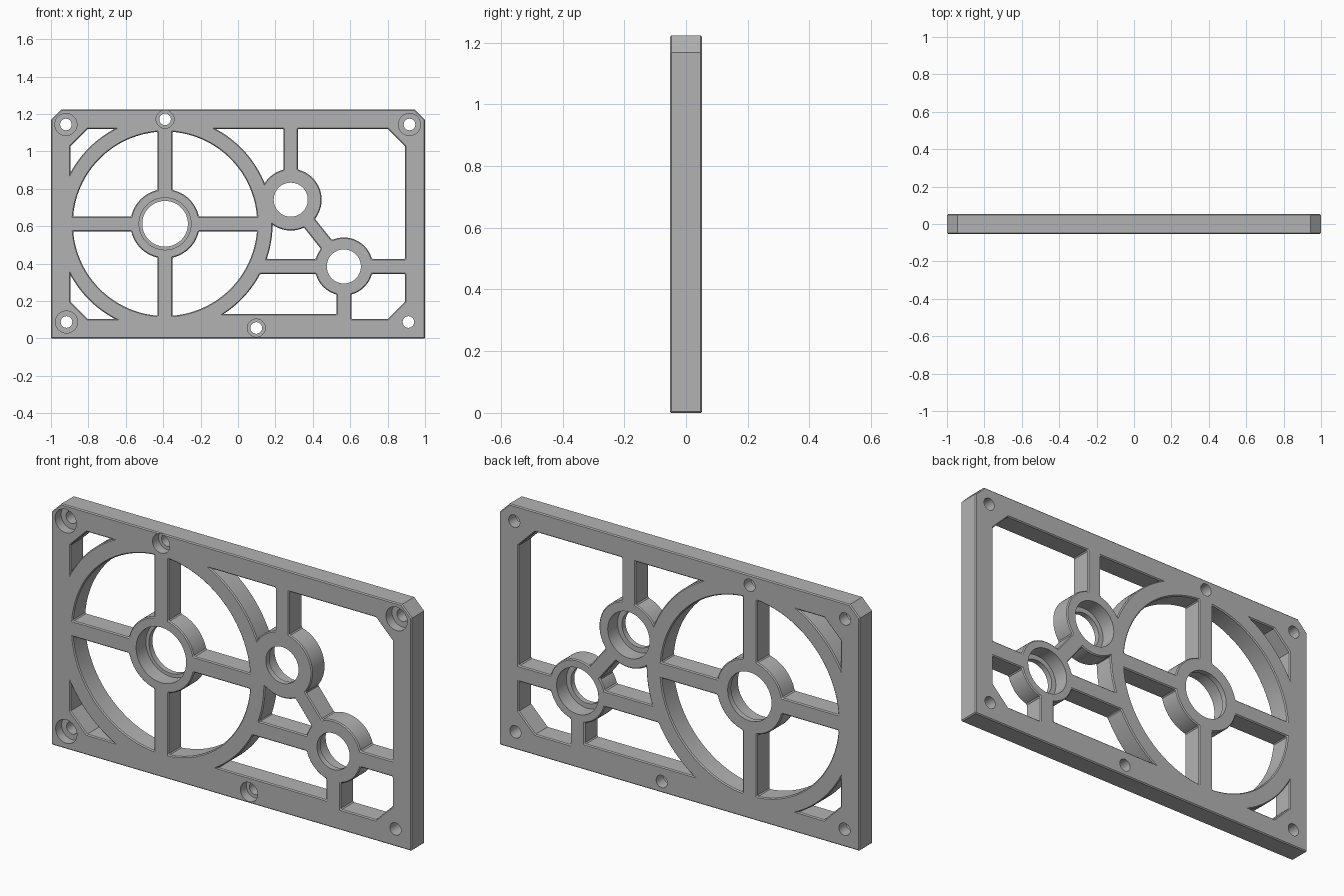
import bpy
import bmesh
from math import cos, sin, tau
from mathutils import Vector

HALF = 0.0525          # half the plate thickness
EDGE = 0.005           # small chamfer on the outline

if "Cube" in bpy.data.objects:
    bpy.data.objects.remove(bpy.data.objects["Cube"])

grey = bpy.data.materials.new("plain grey")
grey.use_nodes = True
grey.diffuse_color = (0.45, 0.45, 0.45, 1)
grey.node_tree.nodes["Principled BSDF"].inputs["Base Color"].default_value = grey.diffuse_color


def prism(name, points, y0, y1):
    """Extrude an outline given in x and z along y."""
    bm = bmesh.new()
    face = bm.faces.new([bm.verts.new((x, y0, z)) for x, z in points])
    side = bmesh.ops.extrude_face_region(bm, geom=[face])["geom"]
    moved = [v for v in side if isinstance(v, bmesh.types.BMVert)]
    bmesh.ops.translate(bm, verts=moved, vec=(0, y1 - y0, 0))
    bmesh.ops.recalc_face_normals(bm, faces=bm.faces)
    mesh = bpy.data.meshes.new(name)
    bm.to_mesh(mesh)
    bm.free()
    mesh.materials.append(grey)
    obj = bpy.data.objects.new(name, mesh)
    bpy.context.collection.objects.link(obj)
    return obj


def disc(name, x, z, r, y0, y1, n=96):
    return prism(name, [(x + r * cos(tau * (i + 0.5) / n), z + r * sin(tau * (i + 0.5) / n))
                        for i in range(n)], y0, y1)


def bar(name, start, end, width, depth):
    a, b = Vector(start), Vector(end)
    side = (b - a).orthogonal().normalized() * width / 2
    return prism(name, [a + side, b + side, b - side, a - side], -depth, depth)


def combine(target, tool, operation):
    """Apply one boolean and remove the tool."""
    mod = target.modifiers.new("combine", "BOOLEAN")
    mod.operation, mod.solver, mod.object = operation, "EXACT", tool
    graph = bpy.context.evaluated_depsgraph_get()
    mesh = bpy.data.meshes.new_from_object(target.evaluated_get(graph))
    target.modifiers.clear()
    target.data = mesh
    bpy.data.objects.remove(tool)


# Outer plate with clipped top corners
plate = prism("gearbox_plate", [(-1, 0), (1, 0), (1, 1.168), (0.945, 1.223),
                                (-0.945, 1.223), (-1, 1.168)], -HALF, HALF)

# Window with clipped corners, from which the ring, hubs and ribs are kept
L, R, B, T, C = -0.895, 0.893, 0.104, 1.12, 0.092
void = prism("window", [(L + C, B), (R - C, B), (R, B + C), (R, T - C),
                        (R - C, T), (L + C, T), (L, T - C), (L, B + C)], -0.1, 0.1)

wheel, upper, lower = (-0.39, 0.613), (0.282, 0.742), (0.566, 0.385)
combine(void, disc("ring", *wheel, 0.575, -0.2, 0.2, 128), "DIFFERENCE")
keep = [
    bar("upper_rib", upper, (upper[0], 1.3), 0.077, 0.21),
    bar("diagonal_rib", upper, lower, 0.075, 0.22),
    bar("cross_rib", (0.1, lower[1]), (1, lower[1]), 0.08, 0.23),
    bar("lower_rib", lower, (lower[0], -0.1), 0.08, 0.24),
    bar("bottom_rail", (-0.3, 0.08), (lower[0], 0.08), 0.1, 0.25),
    disc("upper_hub", *upper, 0.165, -0.26, 0.26),
    disc("lower_hub", *lower, 0.155, -0.27, 0.27),
]
for part in keep:
    combine(void, part, "DIFFERENCE")

# Spoked wheel opening
opening = disc("wheel_opening", *wheel, 0.493, -0.11, 0.11, 128)
x, z = wheel
for part in (bar("spoke", (x - 0.6, z), (x + 0.6, z), 0.08, 0.2),
             bar("spoke", (x, z - 0.6), (x, z + 0.6), 0.08, 0.21),
             disc("wheel_hub", x, z, 0.185, -0.22, 0.22)):
    combine(opening, part, "DIFFERENCE")

combine(plate, void, "DIFFERENCE")
combine(plate, opening, "DIFFERENCE")

# Fine chamfer around every outline on both faces
bm = bmesh.new()
bm.from_mesh(plate.data)
bmesh.ops.remove_doubles(bm, verts=bm.verts, dist=0.0005)
rim = [e for e in bm.edges if len(e.link_faces) == 2 and e.calc_face_angle() > 1
       and all(abs(abs(v.co.y) - HALF) < 0.001 for v in e.verts)]
bmesh.ops.bevel(bm, geom=rim, offset=EDGE, segments=1, affect="EDGES", clamp_overlap=False)
bm.to_mesh(plate.data)
bm.free()

# Stepped bearing bores: the wheel steps from the front, the small hubs from the back
FAR = 0.3
for (x, z), small, large, y0, y1 in ((wheel, 0.122, 0.139, -FAR, 0.025),
                                     (upper, 0.091, 0.116, -0.025, FAR),
                                     (lower, 0.091, 0.116, -0.025, FAR)):
    combine(plate, disc("bore", x, z, small, -FAR, FAR, 64), "DIFFERENCE")
    combine(plate, disc("bearing_seat", x, z, large, y0, y1, 64), "DIFFERENCE")

# Screw holes, most of them counterbored from the front
for x, z, head in ((-0.92, 1.144, 0.059), (0.917, 1.144, 0.059), (-0.917, 0.088, 0.059),
                   (0.911, 0.088, 0), (-0.39, 1.172, 0.048), (0.098, 0.056, 0.048)):
    combine(plate, disc("screw_hole", x, z, 0.031, -FAR, FAR, 32), "DIFFERENCE")
    if head:
        combine(plate, disc("screw_seat", x, z, head, -FAR, -0.005, 32), "DIFFERENCE")

# Smooth round walls, keep edges sharp
bpy.ops.object.select_all(action="DESELECT")
plate.select_set(True)
bpy.context.view_layer.objects.active = plate
bpy.ops.object.shade_smooth_by_angle(angle=0.4)
